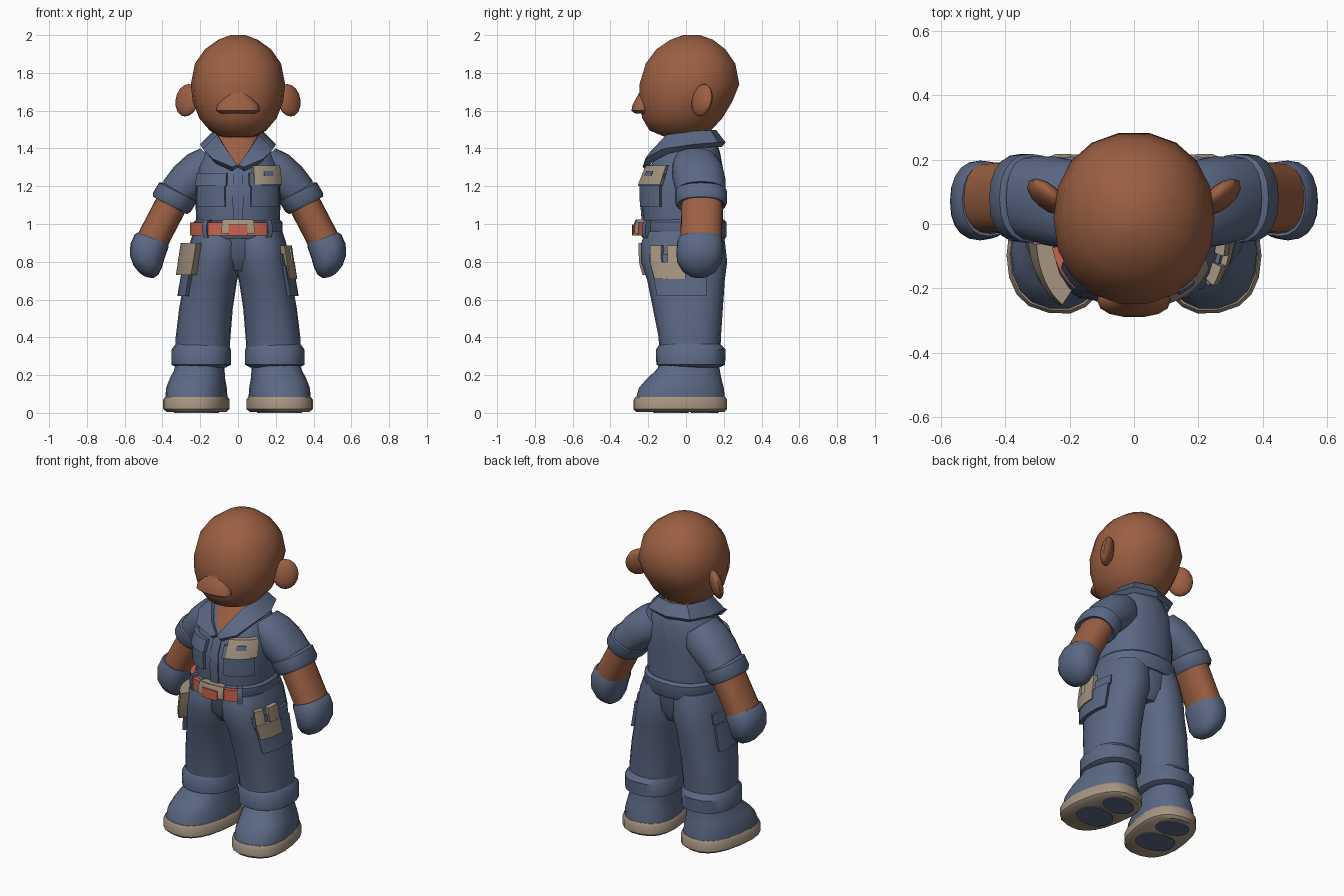
import bpy, bmesh
from math import cos, sin, radians, copysign
from mathutils import Vector, Matrix

if "Cube" in bpy.data.objects:
    bpy.data.objects.remove(bpy.data.objects["Cube"])


def material(name, rgb):
    m = bpy.data.materials.new(name)
    m.use_nodes = True
    m.diffuse_color = (*rgb, 1)
    m.node_tree.nodes["Principled BSDF"].inputs["Base Color"].default_value = (*rgb, 1)
    return m


SKIN = material("brown skin", (0.33, 0.115, 0.055))
BLUE = material("work blue", (0.105, 0.14, 0.23))
BEIGE = material("beige", (0.38, 0.30, 0.22))
RED = material("belt red", (0.60, 0.125, 0.075))


def finish(bm, name, mats, mirror=False, angle=40):
    bmesh.ops.recalc_face_normals(bm, faces=bm.faces)
    me = bpy.data.meshes.new(name)
    bm.to_mesh(me)
    bm.free()
    ob = bpy.data.objects.new(name, me)
    bpy.context.collection.objects.link(ob)
    for m in mats:
        me.materials.append(m)
    bpy.ops.object.select_all(action='DESELECT')
    ob.select_set(True)
    bpy.context.view_layer.objects.active = ob
    bpy.ops.object.shade_smooth_by_angle(angle=radians(angle))
    if mirror:
        ob.modifiers.new("Mirror", 'MIRROR').use_mirror_merge = False
    return ob


def bridge(loops):
    """Join closed loops of points into a capped solid."""
    bm = bmesh.new()
    rings = [[bm.verts.new(p) for p in loop] for loop in loops]
    n = len(rings[0])
    for a, b in zip(rings, rings[1:]):
        for i in range(n):
            j = (i + 1) % n
            bm.faces.new((a[i], a[j], b[j], b[i]))
    bm.faces.new(rings[0])
    bm.faces.new(rings[-1])
    return bm


def rim(sec, a, p=2.3, grow=0.0, tilt=0, yaw=0):
    """Point at angle a on a superellipse section (x, y, z, rx, ry)."""
    x, y, z, rx, ry = sec
    c, s = cos(radians(a)), sin(radians(a))
    u = (rx + grow) * copysign(abs(c) ** (2 / p), c)
    v = (ry + grow) * copysign(abs(s) ** (2 / p), s)
    turn = Matrix.Rotation(radians(yaw), 3, 'Z') @ Matrix.Rotation(-radians(tilt), 3, 'Y')
    return Vector((x, y, z)) + turn @ Vector((u, v, 0))


def loft(name, secs, mat, mirror=False, p=2.3, n=20, tilt=0, yaw=0):
    bm = bridge([[rim(s, 360 * i / n, p, 0, tilt, yaw) for i in range(n)] for s in secs])
    return finish(bm, name, [mat], mirror)


def section_at(secs, z):
    for a, b in zip(secs, secs[1:]):
        if a[2] <= z <= b[2]:
            f = (z - a[2]) / (b[2] - a[2])
            return [u + (v - u) * f for u, v in zip(a, b)]
    return secs[-1]


def panel(name, secs, a0, a1, z0, z1, t, mat, mirror=False, side=1, steps=8):
    """Curved plate lying on a lofted body between two angles and two heights."""
    loops = []
    angles = [a0 + (a1 - a0) * i / steps for i in range(steps + 1)]
    for k in range(4):
        s = section_at(secs, z0 + (z1 - z0) * k / 3)
        pts = [rim(s, a, grow=-0.015) for a in angles]
        pts += [rim(s, a, grow=t) for a in reversed(angles)]
        loops.append([Vector((p.x * side, p.y, p.z)) for p in pts])
    return finish(bridge(loops), name, [mat], mirror)


# Head, nose, ears and neck
loft("head", [(0, -.02, 1.46, .08, .09), (0, -.03, 1.495, .15, .165), (0, -.02, 1.56, .205, .215),
              (0, 0, 1.65, .24, .25), (0, .018, 1.74, .25, .268), (0, .024, 1.85, .228, .24),
              (0, .026, 1.925, .175, .185), (0, .03, 1.975, .105, .115),
              (0, .03, 2.0, .04, .045)], SKIN, n=18, p=2.15)
loft("nose", [(0, -.225, 1.585, .09, .045), (0, -.235, 1.6, .115, .055), (0, -.235, 1.63, .11, .05),
              (0, -.23, 1.665, .075, .035), (0, -.225, 1.7, .04, .02)], SKIN, n=14)
ear = bmesh.new()
bmesh.ops.create_uvsphere(ear, u_segments=12, v_segments=8, radius=1, matrix=(
    Matrix.Translation((.27, .085, 1.655)) @ Matrix.Rotation(radians(40), 4, 'Z')
    @ Matrix.Rotation(radians(-12), 4, 'X') @ Matrix.Diagonal((.075, .035, .088, 1))))
finish(ear, "ears", [SKIN], True)
loft("neck", [(0, .01, 1.36, .1, .1), (0, .01, 1.5, .095, .1)], SKIN)

# Shirt body, with the skin shown in the open neck
TORSO = [(0, -.015, 1.0, .22, .21), (0, -.02, 1.1, .225, .215), (0, -.02, 1.2, .225, .215),
         (0, 0, 1.3, .215, .195), (0, .02, 1.38, .18, .16), (0, .03, 1.44, .13, .13),
         (0, .03, 1.47, .1, .11)]
n = 28
bm = bridge([[rim(s, 360 * i / n) for i in range(n)] for s in TORSO])
for side in (1, -1):
    bmesh.ops.bisect_plane(bm, geom=bm.verts[:] + bm.edges[:] + bm.faces[:],
                           plane_co=(0, 0, 1.31), plane_no=(side * .8, 0, -.6))
for f in bm.faces:
    c = f.calc_center_median()
    f.material_index = int(c.y < 0 and abs(c.x) * .8 < (c.z - 1.31) * .6)
finish(bm, "shirt", [BLUE, SKIN])

# Folded collar: inner and outer edge from the front point round to the back
inner = [(.0, -.2, 1.30), (.045, -.175, 1.37), (.1, -.09, 1.46), (.12, .03, 1.48),
         (.09, .12, 1.485), (0, .15, 1.485)]
outer = [(.03, -.215, 1.29), (.13, -.2, 1.335), (.175, -.11, 1.385), (.19, .03, 1.41),
         (.14, .16, 1.42), (0, .2, 1.42)]
loops = []
for a, b in zip(inner, outer):
    a, b = Vector(a), Vector(b)
    lift = Vector((b.x * .06, -.015 if b.y < 0 else .01, .012))
    loops.append([a, a + lift, b + lift, b - lift])
finish(bridge(loops), "collar", [BLUE], True)

# Chest pockets, flaps, placket and badge
panel("chest_pockets", TORSO, -76, -28, 1.09, 1.2, .016, BLUE, True)
panel("pocket_flaps", TORSO, -78, -26, 1.2, 1.27, .024, BLUE, True)
panel("placket", TORSO, -95, -85, 1.02, 1.31, .008, BLUE)
panel("badge", TORSO, -73, -26, 1.21, 1.31, .032, BEIGE)
panel("badge_mark", TORSO, -60, -45, 1.255, 1.28, .036, BLUE)

# Arms
loft("sleeves", [(.13, .05, 1.345, .09, .11), (.18, .06, 1.295, .115, .135), (.25, .07, 1.235, .112, .14),
                 (.32, .08, 1.165, .098, .13)], BLUE, True, tilt=38)
loft("sleeve_cuffs", [(.312, .08, 1.178, .09, .12), (.318, .08, 1.168, .112, .138),
                      (.35, .08, 1.115, .112, .138), (.36, .08, 1.098, .1, .125),
                      (.355, .08, 1.105, .08, .1)], BLUE, True, tilt=27)
loft("forearms", [(.34, .085, 1.13, .085, .11), (.46, .08, .9, .085, .11)], SKIN, True, tilt=27)
loft("gloves", [(.45, .075, .925, .088, .113), (.458, .075, .91, .096, .12), (.478, .073, .86, .098, .124),
                (.487, .07, .8, .09, .118), (.487, .07, .755, .07, .09), (.485, .07, .728, .04, .05),
                (.485, .07, .72, .012, .018)], BLUE, True, tilt=20)

# Trousers
LEG = [(.19, .02, .27, .14, .16), (.185, .02, .40, .145, .165), (.17, .01, .55, .142, .185),
       (.145, 0, .70, .14, .205), (.125, -.01, .80, .145, .228), (.11, -.015, .90, .145, .222),
       (.10, -.01, .96, .135, .205)]
loft("legs", LEG, BLUE, True)
loft("hips", [(0, 0, .75, .1, .15), (0, -.01, .82, .19, .2), (0, -.01, .96, .22, .21)], BLUE)
loft("trouser_cuffs", [(.195, .025, .24, .13, .15), (.195, .025, .255, .157, .182),
                       (.195, .025, .335, .157, .185), (.19, .022, .365, .14, .16)], BLUE, True)
panel("thigh_pockets", LEG, -45, 25, .62, .78, .022, BLUE, True)
panel("pocket_tops", LEG, -47, 27, .78, .84, .012, BLUE, True)

# Cloth on one hip, pronged tool on the other
panel("hip_cloth", LEG, -58, -8, .73, .90, .05, BEIGE, side=-1)
panel("tool_handle", LEG, -42, 0, .71, .8, .03, BEIGE)
for i, a in enumerate((-42, -17)):
    panel(f"tool_prong_{i + 1}", LEG, a, a + 17, .79, .885, .028, BEIGE)

# Waistband, belt, loops and buckle
WAIST = [(0, -.01, .92, .225, .215), (0, -.01, .935, .235, .225), (0, -.01, 1.01, .235, .225),
         (0, -.01, 1.025, .22, .21)]
loft("waistband", WAIST, BLUE, n=28)
panel("belt", WAIST, -168, -55, .938, 1.008, .024, RED, steps=16)
for i, a in enumerate((-132, -57)):
    panel(f"belt_loop_{i + 1}", WAIST, a, a + 7, .925, 1.022, .034, BLUE)
panel("buckle", WAIST, -105, -75, .915, 1.022, .045, BEIGE)
panel("buckle_centre", WAIST, -98, -82, .94, .998, .05, RED)

# Shoes with pale soles and inset treads
loft("shoes", [(.22, -.03, .07, .158, .24), (.22, -.025, .13, .155, .228), (.215, -.01, .18, .142, .2),
               (.205, .01, .225, .13, .17), (.2, .025, .28, .12, .15)], BLUE, True, p=2.4, yaw=10)
loft("soles", [(.22, -.03, .006, .15, .236), (.22, -.03, .02, .168, .25), (.22, -.03, .07, .168, .25),
               (.22, -.03, .085, .158, .24)], BEIGE, True, p=2.5, yaw=10)
loft("heel_treads", [(.2, .1, 0, .1, .07), (.2, .1, .009, .1, .07)], BLUE, True, yaw=10)
loft("front_treads", [(.225, -.08, 0, .115, .09), (.225, -.08, .009, .115, .09)], BLUE, True, yaw=10)
